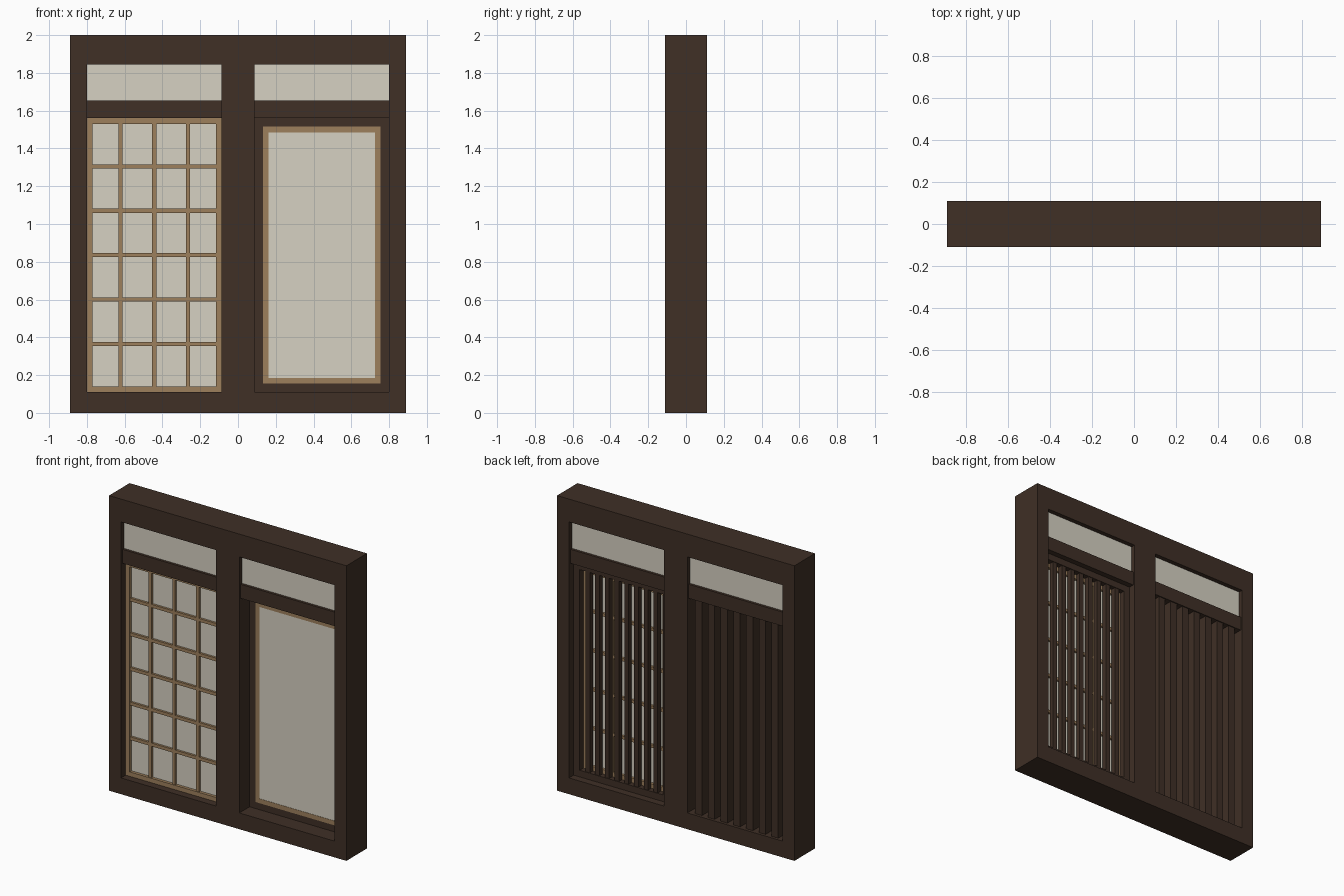
import bpy
import bmesh
from mathutils import Matrix, Vector

if "Cube" in bpy.data.objects:
    bpy.data.objects.remove(bpy.data.objects["Cube"])


def material(name, rgb):
    m = bpy.data.materials.new(name)
    m.diffuse_color = (*rgb, 1)
    m.use_nodes = True
    m.node_tree.nodes["Principled BSDF"].inputs["Base Color"].default_value = m.diffuse_color
    return m


DARK = material("dark_wood", (0.05, 0.029, 0.019))
TAN = material("light_wood", (0.34, 0.216, 0.107))
PAPER = material("paper", (0.67, 0.635, 0.54))


def boxes(name, mat, items):
    """One object made of boxes, each given as (x0, x1, y0, y1, z0, z1)."""
    bm = bmesh.new()
    for x0, x1, y0, y1, z0, z1 in items:
        mid = Vector((x0 + x1, y0 + y1, z0 + z1)) / 2
        size = (x1 - x0, y1 - y0, z1 - z0, 1)
        bmesh.ops.create_cube(bm, size=1, matrix=Matrix.Translation(mid) @ Matrix.Diagonal(size))
    me = bpy.data.meshes.new(name)
    bm.to_mesh(me)
    bm.free()
    me.materials.append(mat)
    ob = bpy.data.objects.new(name, me)
    bpy.context.collection.objects.link(ob)
    return ob


def border(x0, x1, y0, y1, z0, z1, w):
    """Four rails around a rectangle."""
    return [(x0, x0 + w, y0, y1, z0, z1), (x1 - w, x1, y0, y1, z0, z1),
            (x0 + w, x1 - w, y0, y1, z0, z0 + w), (x0 + w, x1 - w, y0, y1, z1 - w, z1)]


def grid_bars(x0, x1, y0, y1, z0, z1, cols, rows, w):
    """Evenly spaced vertical and horizontal bars."""
    bars = []
    for i in range(1, cols):
        x = x0 + (x1 - x0) * i / cols
        bars.append((x - w / 2, x + w / 2, y0, y1, z0, z1))
    for i in range(1, rows):
        z = z0 + (z1 - z0) * i / rows
        bars.append((x0, x1, y0 + 0.0005, y1 - 0.0005, z - w / 2, z + w / 2))
    return bars


def slats(x0, x1, y0, y1, z0, z1, n, w):
    """Vertical slats with equal gaps, also at both ends."""
    gap = (x1 - x0 - n * w) / (n + 1)
    return [(x0 + gap + i * (w + gap), x0 + gap + i * (w + gap) + w, y0, y1, z0, z1)
            for i in range(n)]


D = 0.11                      # half depth of the main frame
IN, OUT = 0.087, 0.80         # opening edges
Z0, Z1, Z2, Z3 = 0.11, 1.56, 1.655, 1.845

# Main frame
boxes("main_frame", DARK, [
    (-0.89, -OUT, -D, D, 0, 2), (OUT, 0.89, -D, D, 0, 2), (-IN, IN, -D, D, Z0, Z3),
    (-OUT, OUT, -D, D, 0, Z0), (-OUT, OUT, -D, D, Z3, 2)])

# Middle rails and transom panes
for side, a, b in (("left", -OUT, -IN), ("right", IN, OUT)):
    boxes(side + "_middle_rail", DARK, [(a, b, -0.097, 0.097, Z1, Z2)])
    boxes(side + "_transom_pane", PAPER, [(a, b, -0.08, 0.08, Z2, Z3)])

# Left window: lattice screen in front, deep slats behind
boxes("left_screen_frame", TAN, border(-OUT, -IN, -0.06, -0.03, Z0, Z1, 0.03))
boxes("left_screen_bars", TAN,
      grid_bars(-OUT, -IN, -0.055, -0.036, Z0 + 0.02, Z1 - 0.02, 4, 6, 0.022))
boxes("left_screen_paper", PAPER, [(-OUT + 0.02, -IN - 0.02, -0.04, -0.034, Z0 + 0.02, Z1 - 0.02)])
boxes("left_slats", DARK, slats(-OUT, -IN, 0.01, 0.09, Z0, Z1, 7, 0.05))

# Right window: dark sash holding a reversed screen and slats
E = 0.045
SX0, SX1, SZ0, SZ1 = IN + E, OUT - E, Z0 + E, Z1 - E
boxes("right_sash", DARK, border(IN, OUT, 0.0, 0.06, Z0, Z1, E))
boxes("right_screen_frame", TAN, border(SX0, SX1, -0.002, 0.022, SZ0, SZ1, 0.03))
boxes("right_screen_bars", TAN,
      grid_bars(SX0 + 0.02, SX1 - 0.02, 0.003, 0.02, SZ0 + 0.02, SZ1 - 0.02, 3, 5, 0.02))
boxes("right_screen_paper", PAPER, [(SX0 + 0.02, SX1 - 0.02, 0.0, 0.004, SZ0 + 0.02, SZ1 - 0.02)])
boxes("right_slats", DARK, slats(SX0, SX1, 0.023, 0.056, SZ0, SZ1, 8, 0.032))
